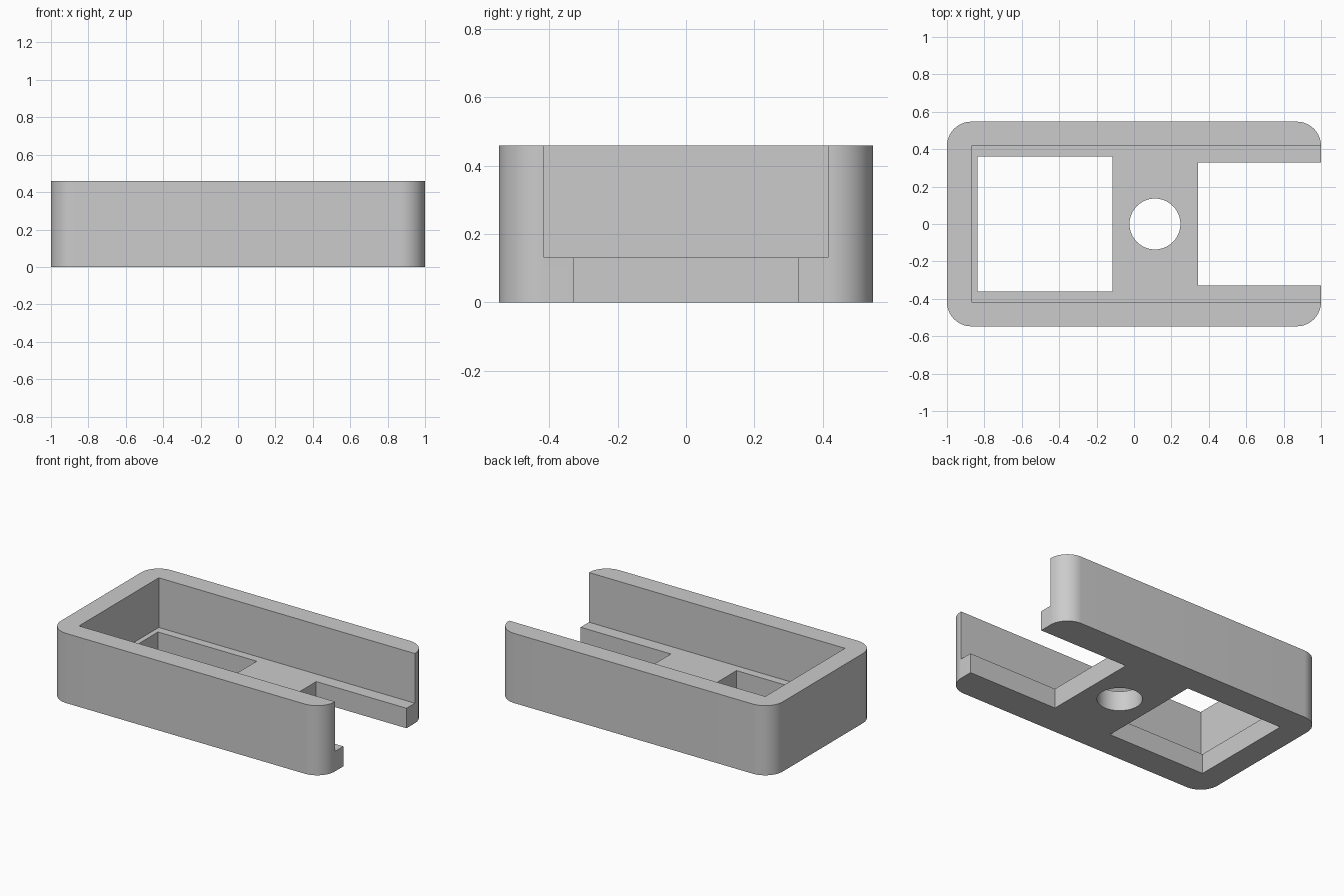
import bpy
import bmesh
import math

cube = bpy.data.objects.get("Cube")
if cube:
    bpy.data.objects.remove(cube, do_unlink=True)

HALF_WIDTH, HEIGHT, FLOOR, RADIUS = 0.547, 0.46, 0.132, 0.13

grey = bpy.data.materials.new("plain grey")
grey.use_nodes = True
colour = (0.6, 0.6, 0.6, 1)
grey.diffuse_color = colour
grey.node_tree.nodes["Principled BSDF"].inputs["Base Color"].default_value = colour


def finish(name, bm):
    mesh = bpy.data.meshes.new(name)
    bm.to_mesh(mesh)
    bm.free()
    mesh.materials.append(grey)
    obj = bpy.data.objects.new(name, mesh)
    bpy.context.collection.objects.link(obj)
    return obj


def box(name, x0, x1, half_y, z0, z1, radius=0):
    """Block centred on y, with optional rounded upright edges."""
    bm = bmesh.new()
    bmesh.ops.create_cube(bm, size=1)
    for v in bm.verts:
        v.co = (x1 if v.co.x > 0 else x0,
                math.copysign(half_y, v.co.y),
                z1 if v.co.z > 0 else z0)
    if radius:
        upright = [e for e in bm.edges
                   if abs(e.verts[0].co.z - e.verts[1].co.z) > 0.1]
        bmesh.ops.bevel(bm, geom=upright, offset=radius, segments=16,
                        profile=0.5, affect='EDGES')
    return finish(name, bm)


def cylinder(name, x, radius, z0, z1):
    bm = bmesh.new()
    bmesh.ops.create_cone(bm, cap_ends=True, segments=64, radius1=radius,
                          radius2=radius, depth=z1 - z0)
    bmesh.ops.translate(bm, verts=bm.verts, vec=(x, 0, (z0 + z1) / 2))
    return finish(name, bm)


# Rounded tray body
tray = box("tray", -1, 1, HALF_WIDTH, 0, HEIGHT, RADIUS)

# Main cavity, floor window, open-ended slot and round hole
cutters = [
    box("cavity_cutter", -0.87, 1.2, 0.416, FLOOR, HEIGHT + 0.2),
    box("window_cutter", -0.837, -0.116, 0.361, -0.2, FLOOR + 0.1),
    box("slot_cutter", 0.341, 1.3, 0.329, -0.3, FLOOR + 0.15),
    cylinder("hole_cutter", 0.112, 0.136, -0.25, FLOOR + 0.12),
]

bpy.ops.object.select_all(action='DESELECT')
bpy.context.view_layer.objects.active = tray
tray.select_set(True)
for cutter in cutters:
    cutter.hide_render = True
    mod = tray.modifiers.new(cutter.name, 'BOOLEAN')
    mod.operation = 'DIFFERENCE'
    mod.solver = 'EXACT'
    mod.object = cutter
    bpy.ops.object.modifier_apply(modifier=mod.name)
    bpy.data.objects.remove(cutter, do_unlink=True)

# Smooth corners and hole, crisp edges elsewhere
bpy.ops.object.shade_smooth_by_angle(angle=math.radians(30))
